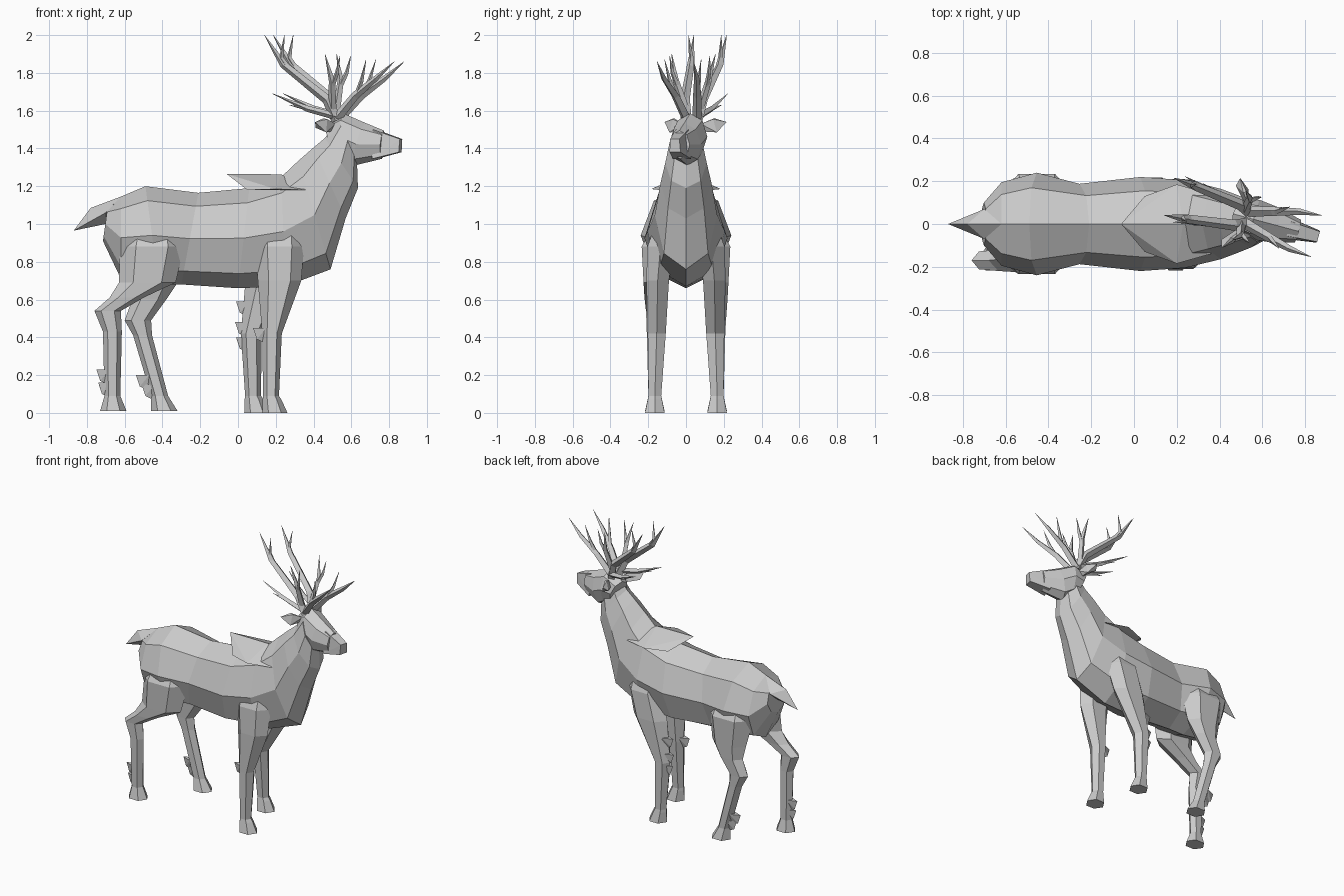
import bpy, bmesh
from math import sin, cos, pi, radians
from mathutils import Vector, Matrix

HEAD = Matrix.Translation((0.53, 0.03, 0)) @ Matrix.Rotation(radians(-15), 4, 'Z')


def make(name, bm, matrix=None):
    if matrix:
        bm.transform(matrix)
    bmesh.ops.recalc_face_normals(bm, faces=bm.faces)
    mesh = bpy.data.meshes.new(name)
    bm.to_mesh(mesh)
    bm.free()
    obj = bpy.data.objects.new(name, mesh)
    bpy.context.collection.objects.link(obj)
    return obj


def loft(name, rings, matrix=None):
    """Skin a list of rings (each a list of points) and cap both ends."""
    bm = bmesh.new()
    rows = [[bm.verts.new(p) for p in ring] for ring in rings]
    n = len(rows[0])
    for a, b in zip(rows, rows[1:]):
        for i in range(n):
            j = (i + 1) % n
            bm.faces.new((a[i], a[j], b[j], b[i]))
    bm.faces.new(rows[0])
    bm.faces.new(rows[-1])
    return make(name, bm, matrix)


def hull(name, points, matrix=None):
    bm = bmesh.new()
    for p in points:
        bm.verts.new(p)
    bmesh.ops.convex_hull(bm, input=bm.verts)
    return make(name, bm, matrix)


def slice_ring(xt, zt, xb, zb, w, n=8):
    """Cross-section between a top point and a bottom point in the side view."""
    top, bot = Vector((xt, 0, zt)), Vector((xb, 0, zb))
    mid, up = (top + bot) / 2, (top - bot) / 2
    return [mid + up * cos(2 * pi * i / n) + Vector((0, w * sin(2 * pi * i / n), 0))
            for i in range(n)]


def leg_ring(z, x, y, rx, ry, n=6):
    return [(x + rx * cos(2 * pi * i / n), y + ry / 0.87 * sin(2 * pi * i / n), z)
            for i in range(n)]


def branch(name, points, radii, matrix, n=4):
    """Tapered antler tube along a path."""
    pts = [Vector(p) for p in points]
    rings = []
    for k, (p, r) in enumerate(zip(pts, radii)):
        d = (pts[min(k + 1, len(pts) - 1)] - pts[max(k - 1, 0)]).normalized()
        u = d.cross(Vector((0, 1, 0))).normalized()
        v = d.cross(u)
        rings.append([p + r * (u * cos(2 * pi * i / n) + v * sin(2 * pi * i / n))
                      for i in range(n)])
    return loft(name, rings, matrix)


# Torso and neck
loft("body", [slice_ring(*r) for r in (
    (-0.69, 1.09, -0.715, 0.91, 0.10),
    (-0.62, 1.145, -0.62, 0.71, 0.195),
    (-0.49, 1.20, -0.42, 0.68, 0.24),
    (-0.21, 1.165, -0.30, 0.68, 0.188),
    (0.06, 1.19, 0.00, 0.66, 0.22),
    (0.23, 1.25, 0.25, 0.67, 0.205),
    (0.32, 1.335, 0.49, 0.76, 0.165),
    (0.40, 1.405, 0.57, 1.03, 0.135),
    (0.46, 1.455, 0.635, 1.19, 0.11),
    (0.53, 1.55, 0.63, 1.33, 0.085))])

# Mane collar overhanging the shoulders
hull("mane", [(-0.06, 0, 1.265), (0.23, 0, 1.263)] +
     [(x, s * y, z) for s in (-1, 1)
      for x, y, z in ((0.05, 0.13, 1.18), (0.20, 0.185, 1.185), (0.36, 0.14, 1.18))])

# Tail
hull("tail", [(-0.62, 0, 1.145), (-0.78, 0, 1.085), (-0.87, 0, 0.965), (-0.70, 0, 1.00),
              (-0.70, 0.07, 1.06), (-0.70, -0.07, 1.06)])

# Head with a square muzzle, turned slightly to one side
loft("head", [slice_ring(*r) for r in (
    (-0.07, 1.53, 0.00, 1.37, 0.07),
    (0.03, 1.585, 0.04, 1.34, 0.095),
    (0.15, 1.535, 0.09, 1.31, 0.085),
    (0.25, 1.495, 0.24, 1.345, 0.055))], HEAD)
hull("muzzle", [(x, s * y, z) for s in (-1, 1) for x, y, z in (
    (0.20, 0.035, 1.50), (0.20, 0.05, 1.345), (0.345, 0.025, 1.45), (0.34, 0.03, 1.38))], HEAD)

# Legs: rings of (z, x, y, rx, ry); near side is -y
front = ((1.00, 0.22, 0.10, 0.12, 0.06), (0.88, 0.22, 0.135, 0.13, 0.07))
hind = ((1.06, -0.45, 0.09, 0.12, 0.05), (0.88, -0.455, 0.145, 0.17, 0.09))
ankle = ((0.09, 0.042, 0.034), (0.0, 0.067, 0.052))
legs = {
    "front_leg_near": (-1, front + (
        (0.70, 0.22, 0.15, 0.115, 0.06),
        (0.42, 0.18, 0.155, 0.052, 0.048), (0.09, 0.175, 0.165, 0.042, 0.034),
        (0.07, 0.18, 0.165, 0.05, 0.038), (0.0, 0.195, 0.165, 0.067, 0.052))),
    "front_leg_far": (1, front + (
        (0.70, 0.17, 0.15, 0.13, 0.06),
        (0.42, 0.07, 0.155, 0.055, 0.048), (0.09, 0.08, 0.165, 0.042, 0.034),
        (0.07, 0.085, 0.165, 0.05, 0.038), (0.0, 0.10, 0.165, 0.067, 0.052))),
    "hind_leg_near": (-1, hind + (
        (0.69, -0.48, 0.165, 0.15, 0.06), (0.61, -0.59, 0.17, 0.09, 0.05),
        (0.54, -0.69, 0.17, 0.07, 0.042), (0.43, -0.665, 0.17, 0.05, 0.038),
        (0.09, -0.665, 0.165, 0.042, 0.034), (0.01, -0.66, 0.165, 0.07, 0.052))),
    "hind_leg_far": (1, hind + (
        (0.69, -0.45, 0.165, 0.13, 0.06), (0.60, -0.47, 0.17, 0.09, 0.05),
        (0.49, -0.53, 0.17, 0.07, 0.042), (0.41, -0.505, 0.17, 0.05, 0.038),
        (0.09, -0.415, 0.165, 0.045, 0.034), (0.01, -0.39, 0.165, 0.07, 0.052))),
}
for name, (side, rings) in legs.items():
    loft(name, [leg_ring(z, x, side * y, rx, ry) for z, x, y, rx, ry in rings])

# Fur tufts behind the lower legs
for x, y, z in ((-0.70, -0.165, 0.20), (-0.69, -0.165, 0.13), (-0.49, 0.165, 0.17),
                (-0.46, 0.165, 0.12), (0.04, 0.155, 0.56), (0.035, 0.155, 0.45),
                (0.04, 0.16, 0.37), (0.13, -0.155, 0.42)):
    hull("leg_tuft", [(x - 0.05, y, z + 0.03), (x - 0.03, y, z - 0.03), (x + 0.01, y, z - 0.05),
                      (x + 0.02, y + 0.03, z + 0.03), (x + 0.02, y - 0.03, z + 0.03)])

# Ears and antlers, mirrored about the head axis
antler = (
    ("back_beam", ((0, .03, 1.55), (-.05, .05, 1.66), (-.28, .08, 1.845), (-.38, .09, 2.0)),
     (.03, .026, .02, .001)),
    ("back_tine", ((-.25, .075, 1.82), (-.29, .08, 1.88), (-.27, .09, 2.0)),
     (.016, .013, .001)),
    ("front_beam", ((0, .03, 1.56), (.11, .06, 1.68), (.23, .09, 1.77), (.335, .10, 1.86)),
     (.026, .022, .015, .001)),
    ("front_tine", ((.12, .06, 1.69), (.15, .08, 1.76), (.18, .10, 1.87)), (.014, .011, .001)),
    ("middle_beam", ((-.02, .04, 1.61), (-.01, .09, 1.76), (-.04, .12, 1.90)),
     (.022, .017, .001)),
    ("middle_tine", ((-.01, .08, 1.73), (.02, .10, 1.80), (.04, .11, 1.89)),
     (.014, .011, .001)),
    ("low_beam", ((0, .04, 1.57), (-.15, .07, 1.61), (-.33, .11, 1.69)), (.02, .016, .001)),
    ("low_tine", ((-.10, .06, 1.595), (-.24, .10, 1.63)), (.013, .001)),
)
ear = ((0, .05, 1.53), (-.02, .05, 1.49), (-.05, .11, 1.56), (-.09, .13, 1.51),
       (-.03, .13, 1.485), (-.08, .17, 1.54), (-.03, .11, 1.555))
for side in (-1, 1):
    label = "left" if side > 0 else "right"
    hull(label + "_ear", [(x, side * y, z) for x, y, z in ear], HEAD)
    for name, path, radii in antler:
        branch(f"{label}_antler_{name}", [(x, side * y, z) for x, y, z in path], radii, HEAD)
